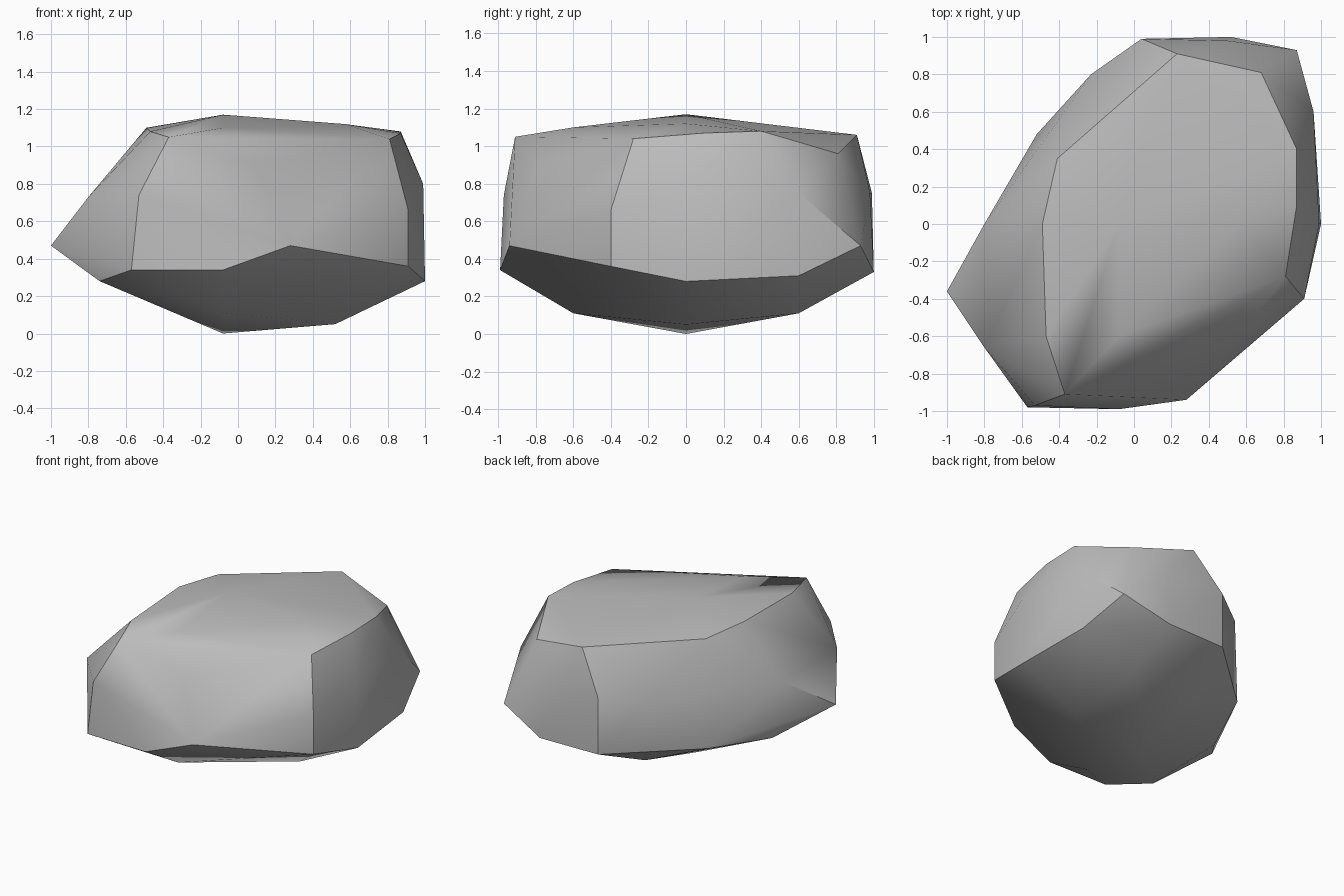
import bpy
import bmesh
import math

# Remove only the default cube
default_cube = bpy.data.objects.get("Cube")
if default_cube is not None:
    bpy.data.objects.remove(default_cube, do_unlink=True)


def make_material(name, colour):
    material = bpy.data.materials.new(name)
    material.use_nodes = True
    material.diffuse_color = colour
    shader = material.node_tree.nodes["Principled BSDF"]
    shader.inputs["Base Color"].default_value = colour
    shader.inputs["Roughness"].default_value = 0.9
    return material


def make_boulder(name, corners, material, crease_angle):
    """Wrap a chipped stone skin around a set of corner points."""
    mesh = bpy.data.meshes.new(name)
    bm = bmesh.new()
    for corner in corners:
        bm.verts.new(corner)
    hull = bmesh.ops.convex_hull(bm, input=bm.verts[:])
    buried = {v for key in ("geom_interior", "geom_unused") for v in hull[key]
              if isinstance(v, bmesh.types.BMVert)}
    bmesh.ops.delete(bm, geom=[v for v in buried if not v.link_faces], context="VERTS")
    bmesh.ops.recalc_face_normals(bm, faces=bm.faces[:])
    bm.to_mesh(mesh)
    bm.free()
    mesh.materials.append(material)

    boulder = bpy.data.objects.new(name, mesh)
    bpy.context.collection.objects.link(boulder)
    bpy.ops.object.select_all(action="DESELECT")
    boulder.select_set(True)
    bpy.context.view_layer.objects.active = boulder
    bpy.ops.object.shade_smooth_by_angle(angle=crease_angle)
    return boulder


# Domed crown and the rim around it
crown = [(-.08, 0, 1.17), (.57, 0, 1.12), (-.08, -.6, 1.1)]
rim = [
    (-.37, -.91, 1.05), (-.47, -.6, 1.08), (-.49, 0, 1.1), (-.41, .35, 1.08),
    (.23, .91, 1.06), (.68, .81, .96), (.87, .4, 1.08), (.87, .1, 1.07),
    (.81, -.28, 1.04),
]

# Upper girdle, where the sides lean in towards the rim
upper_girdle = [
    (-.53, -.97, .74), (.1, -.79, .9), (.91, -.4, .66), (.99, 0, .8),
    (.96, .6, .75), (.5, .98, .75), (.04, .99, .75), (-.23, .8, .72),
    (-.8, 0, .73), (-.8, -.66, .73),
]

# Lower girdle, the sharp edge above the underside
lower_girdle = [
    (-1, -.36, .47), (-.57, -.98, .34), (-.08, -.99, .34), (.28, -.94, .47),
    (.91, -.4, .36), (1, 0, .28), (.96, .6, .31), (.87, .93, .47),
    (.52, 1, .33), (.04, .99, .33), (-.52, .48, .33),
    (-.72, 0, .28), (-.74, -.68, .28),
]

# Shallow keel of the underside
keel = [(-.08, 0, 0), (.52, 0, .05), (-.08, -.6, .11), (.52, .6, .11),
        (-.08, .6, .17)]

stone_grey = make_material("stone grey", (.5, .5, .5, 1))
make_boulder("boulder", crown + rim + upper_girdle + lower_girdle + keel,
             stone_grey, math.radians(31))
